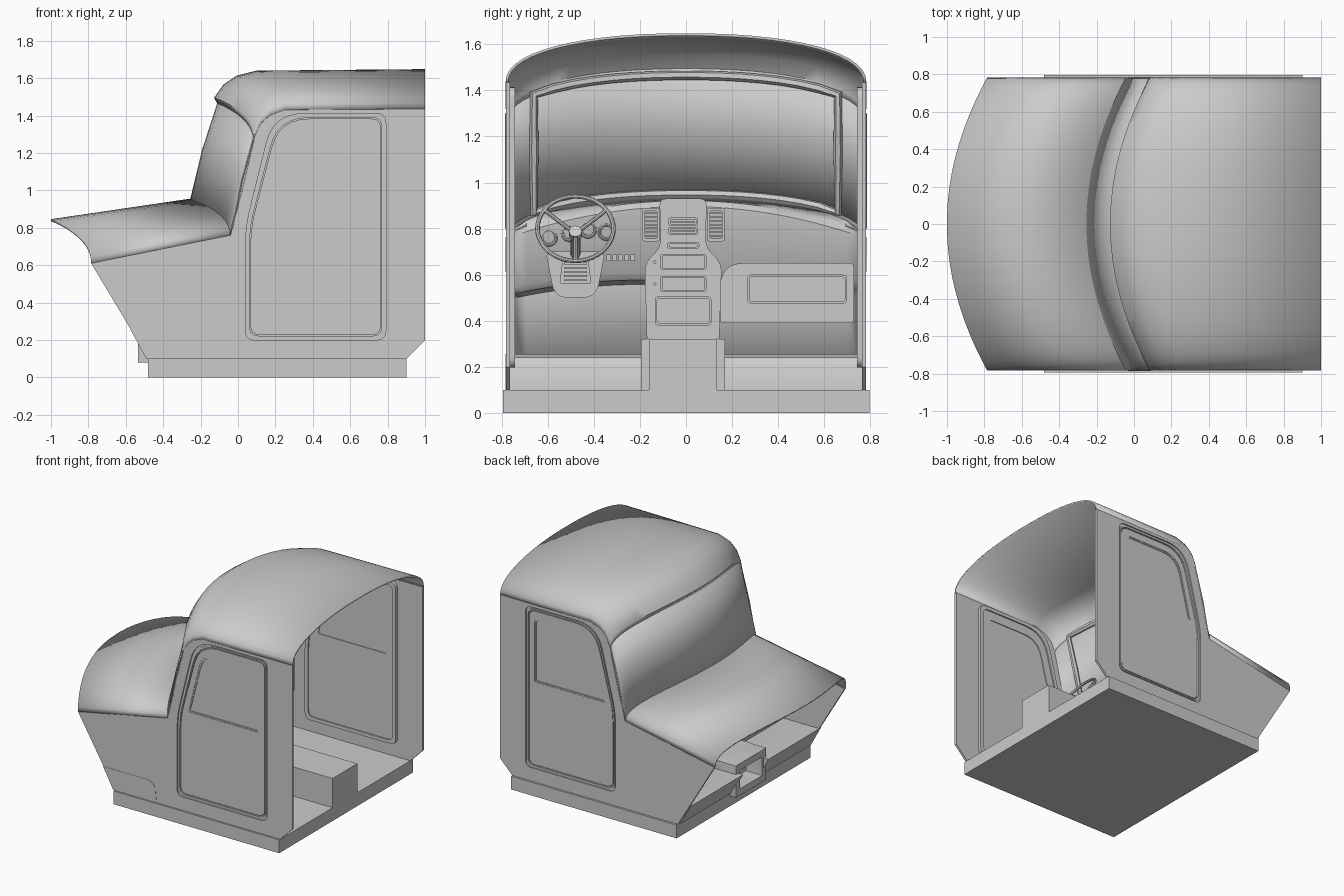
import bpy, bmesh
from math import sin, cos, pi, radians
from mathutils import Vector, Matrix

if "Cube" in bpy.data.objects:
    bpy.data.objects.remove(bpy.data.objects["Cube"])


def finish(ob, name, angle=35):
    ob.name = name
    bpy.ops.object.select_all(action='DESELECT')
    ob.select_set(True)
    bpy.context.view_layer.objects.active = ob
    if ob.type == 'CURVE':
        bpy.ops.object.convert(target='MESH')
        ob = bpy.context.object
    bpy.ops.object.shade_smooth_by_angle(angle=radians(angle))
    return ob


def rounded(corners, radii, n=6):
    if not isinstance(radii, (list, tuple)):
        radii = [radii] * len(corners)
    out, pts = [], [Vector(c) for c in corners]
    for i, p in enumerate(pts):
        q, s, r = pts[i - 1], pts[(i + 1) % len(pts)], radii[i]
        a, b = p + (q - p).normalized() * r, p + (s - p).normalized() * r
        for k in range(n + 1):
            t = k / n
            out.append(a * (1 - t) ** 2 + p * 2 * t * (1 - t) + b * t * t)
    return out


def rect(a0, a1, b0, b1, r=0.01):
    return rounded([(a0, b0), (a0, b1), (a1, b1), (a1, b0)], r, 4)


def plate(name, loops, lo, hi, plane='yz'):
    """Flat filled outline (first loop) with holes (other loops), extruded from lo to hi."""
    cu = bpy.data.curves.new(name, 'CURVE')
    cu.dimensions, cu.fill_mode, cu.extrude = '2D', 'BOTH', abs(hi - lo) / 2
    for loop in loops:
        sp = cu.splines.new('POLY')
        sp.points.add(len(loop) - 1)
        for p, c in zip(sp.points, loop):
            p.co = (c[0], c[1], 0, 1)
        sp.use_cyclic_u = True
    ob = bpy.data.objects.new(name, cu)
    bpy.context.collection.objects.link(ob)
    m = (lo + hi) / 2
    if plane == 'yz':
        ob.matrix_world = Matrix(((0, 0, 1, m), (1, 0, 0, 0), (0, 1, 0, 0), (0, 0, 0, 1)))
    else:
        ob.matrix_world = Matrix(((1, 0, 0, 0), (0, 0, -1, m), (0, 1, 0, 0), (0, 0, 0, 1)))
    return finish(ob, name)


def tube(name, pts, r, cyclic=False, res=2):
    cu = bpy.data.curves.new(name, 'CURVE')
    cu.dimensions, cu.bevel_depth, cu.bevel_resolution, cu.use_fill_caps = '3D', r, res, True
    sp = cu.splines.new('POLY')
    sp.points.add(len(pts) - 1)
    for p, c in zip(sp.points, pts):
        p.co = (*c, 1)
    sp.use_cyclic_u = cyclic
    ob = bpy.data.objects.new(name, cu)
    bpy.context.collection.objects.link(ob)
    return finish(ob, name)


def box(name, x0, x1, y0, y1, z0, z1):
    bpy.ops.mesh.primitive_cube_add(size=1, location=((x0 + x1) / 2, (y0 + y1) / 2, (z0 + z1) / 2))
    bpy.context.object.scale = (x1 - x0, y1 - y0, z1 - z0)
    return finish(bpy.context.object, name)


def grid(name, rows, thick=0, angle=35):
    bm = bmesh.new()
    v = [[bm.verts.new(p) for p in r] for r in rows]
    for i in range(len(v) - 1):
        for j in range(len(v[0]) - 1):
            bm.faces.new((v[i][j], v[i][j + 1], v[i + 1][j + 1], v[i + 1][j]))
    me = bpy.data.meshes.new(name)
    bm.to_mesh(me)
    bm.free()
    ob = bpy.data.objects.new(name, me)
    bpy.context.collection.objects.link(ob)
    if thick:
        mod = ob.modifiers.new('Thickness', 'SOLIDIFY')
        mod.thickness, mod.offset = thick, 0
    return finish(ob, name, angle)


# Stations of the arched skin: centre x, centre z, shoulder x, shoulder z
W, EXP = 0.777, 2.2
ST = [(-1, .84, -.785, .61), (-.25, .95, -.04, .76), (-.185, 1.22, .03, 1.03),
      (-.105, 1.465, .085, 1.265), (-.122, 1.495, .09, 1.29), (-.075, 1.56, .12, 1.355),
      (-.005, 1.608, .17, 1.4), (.1, 1.634, .25, 1.43), (1, 1.642, 1, 1.435)]


def skin(s, y):
    xc, zc, xe, ze = s
    u = min(abs(y) / W, 1)
    return Vector((xc + (xe - xc) * u * u, y, ze + (zc - ze) * (1 - u ** EXP) ** (1 / EXP)))


N = 28
ys = []
for k in range(N + 1):
    a = -pi / 2 + pi * k / N
    ys.append(W * (1 if a > 0 else -1) * abs(sin(a)) ** (2 / EXP))

# Hood, windscreen and roof skins
for nm, part in (('hood', ST[:2]), ('windscreen', ST[1:4]), ('roof', ST[3:])):
    grid(nm, [[skin(s, y) for y in ys] for s in part], .012, 40)


# Side walls, door flanges, doors and window panes
def door_outline(d):
    return rounded([(.04 + d, .2 + d), (.04 + d, .8), (.19 + d * 1.1, 1.41 - d),
                    (.79 - d, 1.41 - d), (.79 - d, .2 + d)], [.05, .1, .16, .05, .05])


def window(d):
    return rounded([(.13 + d, .85 + d), (.245 + d, 1.33 - d), (.72 - d, 1.33 - d), (.72 - d, .85 + d)],
                   [.01, .13, .04, .01])


wall = [(-.48, .02), (-.48, .1)] + [(s[2], s[3]) for s in ST] + [(1, .2), (.9, .1), (.9, .02)]
for nm, s in (('left', -1), ('right', 1)):
    plate(nm + '_wall', [wall, door_outline(0)], s * .765, s * .782, 'xz')
    plate(nm + '_door_flange', [door_outline(-.004), door_outline(.022)], s * .742, s * .772, 'xz')
    plate(nm + '_door_rim', [door_outline(.01), door_outline(.02)], s * .765, s * .779, 'xz')
    plate(nm + '_door', [door_outline(.027), window(0)], s * .752, s * .774, 'xz')
    plate(nm + '_door_back', [door_outline(.015), window(-.01)], s * .752, s * .758, 'xz')
    plate(nm + '_window_seal', [window(0), window(.01)], s * .752, s * .771, 'xz')
    plate(nm + '_pane', [window(.008)], s * .758, s * .766, 'xz')
    tube(nm + '_pillar_seam', [(-.03, s * .781, .8), (.02, s * .781, 1.05), (.09, s * .781, 1.3)], .004)

# Windscreen frame on the inside
inner = Vector((.02, 0, 0))
fy = [-.66 + .66 * k / 8 for k in range(17)]
tube('windscreen_frame', [skin(ST[1], y) + inner for y in fy]
     + [skin(ST[2], .66) + inner] + [skin(ST[3], y) + inner for y in reversed(fy)]
     + [skin(ST[2], -.66) + inner], .02, True, 1)

# Floor slab, tunnel and foot wells
box('floor', -.48, .9, -.795, .797, 0, .1)
box('tunnel', -.38, .9, -.16, .135, .1, .32)
plate('tunnel_mouth', [rect(-.19, .17, .08, .32, .002), rect(-.14, .12, .13, .27, .002)], -.535, -.38)
step = [(-.49, .1), (-.575, .255), (-.2, .255), (-.16, .24), (-.14, .21), (-.13, .1)]
plate('driver_foot_step', [step], -.784, -.16, 'xz')
plate('passenger_foot_step', [[(x, z) for x, z in step]], .14, .765, 'xz')

# Dashboard: swept section from windscreen base to toe board
rows = []
for k in range(25):
    y = -.755 + 1.51 * k / 24
    a = skin(ST[1], y)
    zt = .915 - .13 * (y / .755) ** 2
    zb = .58 - .06 * abs((y + .2) / .55) ** 2 if y < 0 else .54
    rows.append([(a.x + .01, y, a.z - .02), (-.075, y, zt + .003), (-.055, y, zt - .02),
                 (-.085, y, zb + .03), (-.11, y, zb), (-.26, y, zb - .02), (-.28, y, .14)])
grid('dashboard', rows, .008)

# Glove box
plate('glove_box', [rounded([(.15, .39), (.15, .65), (.73, .65), (.73, .39)], [.01, .1, .02, .02])], -.26, -.04)
plate('glove_box_lid_seam', [rect(.265, .7, .475, .6, .02), rect(.275, .69, .485, .59, .015)], -.05, -.033)

# Centre console with its recesses and controls
body = rounded([(-.17, .32), (-.18, .65), (-.11, .72), (-.115, .93), (.09, .93), (.085, .72), (.155, .65),
                (.145, .32)], [.005, .04, .04, .03, .03, .04, .04, .005])
plate('console', [body, rect(-.13, .105, .385, .5)], -.07, 0)
plate('console_back', [body], -.26, -.065)
box('console_base', -.4, -.05, -.195, .17, .1, .32)
plate('console_pocket_rim', [rect(-.135, .11, .38, .505, .015), rect(-.125, .1, .39, .495, .01)], 0, .01)
for i, (w, z, h) in enumerate([(.2, .56, .07), (.2, .655, .07), (.14, .727, .028), (.13, .79, .036),
                               (.13, .83, .036)]):
    c = -.012
    plate(f'console_panel_rim_{i}', [rect(c - w / 2, c + w / 2, z - h / 2, z + h / 2, .012),
                                     rect(c - w / 2 + .01, c + w / 2 - .01, z - h / 2 + .008,
                                          z + h / 2 - .008, .006)], -.005, .01)
    if i > 2:
        box(f'console_vent_slat_{i}', 0, .008, c - .05, c + .05, z - .003, z + .003)
for i, z in enumerate((.56, .655)):
    tube(f'console_knob_{i}', [(0, -.135, z), (.015, -.135, z)], .007)

# Air vents beside the console
for nm, c in (('left', -.152), ('right', .13)):
    plate(nm + '_vent_frame', [rect(c - .038, c + .038, .745, .89, .01), rect(c - .026, c + .026, .758, .877, .004)],
          -.09, -.025)
    for i in range(7):
        z = .768 + i * .0165
        box(f'{nm}_vent_slat_{i}', -.075, -.035, c - .027, c + .027, z - .003, z + .003)

# Instrument dials and switches
for i, (y, z) in enumerate([(-.595, .76), (-.505, .78), (-.425, .795), (-.345, .785)]):
    bpy.ops.mesh.primitive_torus_add(location=(-.06, y, z), rotation=(0, pi / 2, 0), major_radius=.031,
                                     minor_radius=.007, major_segments=24, minor_segments=8)
    finish(bpy.context.object, f'dial_{i}')
for i in range(5):
    y = -.335 + i * .026
    box(f'switch_{i}', -.085, -.055, y - .01, y + .01, .66, .687)

# Steering column, shroud and wheel
plate('column_panel', [rounded([(-.61, .7), (-.57, .5), (-.39, .5), (-.35, .7)], [.03, .06, .06, .03])], -.2, -.05)
plate('column_shroud', [rounded([(-.535, .67), (-.55, .56), (-.41, .56), (-.425, .67)], .015)], -.08, .0)
for i in range(5):
    box(f'shroud_rib_{i}', -.005, .012, -.53, -.43, .572 + i * .018, .58 + i * .018)
tilt = Matrix.Rotation(radians(58), 4, 'Y')
hub = Vector((.12, -.48, .8))
at = lambda p: hub + tilt @ Vector(p)
bpy.ops.mesh.primitive_torus_add(location=hub, rotation=(0, radians(58), 0), major_radius=.165,
                                 minor_radius=.01, major_segments=40, minor_segments=8)
finish(bpy.context.object, 'steering_wheel')
for i, a in enumerate((0, 125, 235)):
    c, s = cos(radians(a)), sin(radians(a))
    tube(f'wheel_spoke_{i}', [at((.01 * c, .01 * s, -.04)), at((.16 * c, .16 * s, 0))], .009)
tube('wheel_hub', [at((0, 0, -.06)), at((0, 0, -.02))], .028, res=4)
tube('steering_column', [at((0, 0, -.3)), at((0, 0, -.05))], .022, res=4)
